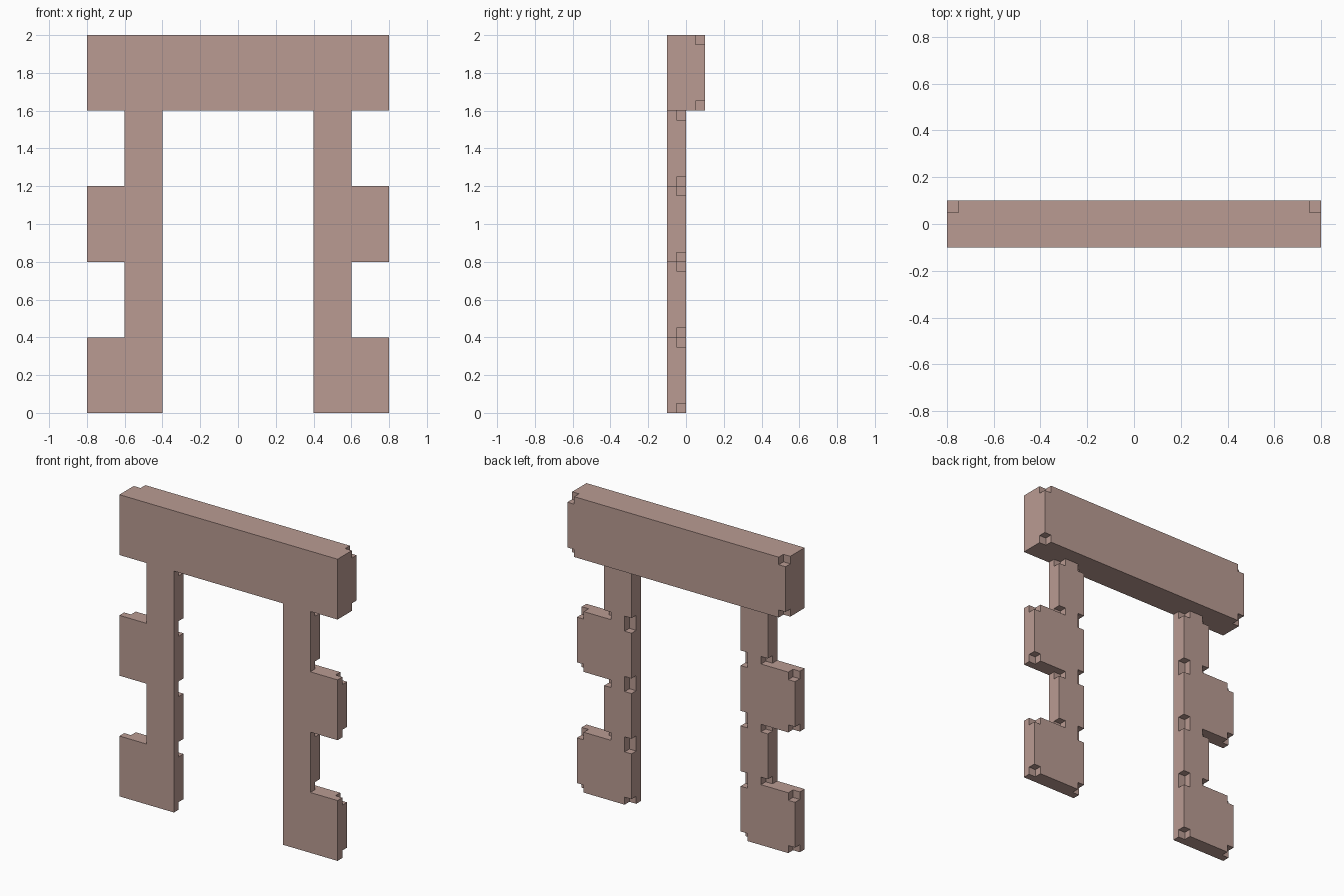
import bpy
import bmesh
from itertools import product
from mathutils import Vector

default_cube = bpy.data.objects.get("Cube")
if default_cube:
    bpy.data.objects.remove(default_cube)

NOTCH = 0.05

# Single clay stone colour
stone = bpy.data.materials.new("dusty_clay")
stone.use_nodes = True
colour = (0.49, 0.33, 0.29, 1)
stone.diffuse_color = colour
stone.node_tree.nodes["Principled BSDF"].inputs["Base Color"].default_value = colour


def notched_block(name, xs, ys, zs):
    """Box whose four back corners each lose a small cube."""
    cuts = ((xs[0], xs[0] + NOTCH, xs[1] - NOTCH, xs[1]),
            (ys[0], ys[1] - NOTCH, ys[1]),
            (zs[0], zs[0] + NOTCH, zs[1] - NOTCH, zs[1]))
    # Cells kept: everything but the back corner cells
    cells = {c for c in product(range(3), range(2), range(3))
             if not (c[0] != 1 and c[1] == 1 and c[2] != 1)}
    bm = bmesh.new()
    for cell in cells:
        for axis, side in product(range(3), range(2)):
            neighbour = list(cell)
            neighbour[axis] += 2 * side - 1
            if tuple(neighbour) in cells:
                continue
            # Outer wall of this cell, wound to face outwards
            u, v = (axis + 1) % 3, (axis + 2) % 3
            corners = []
            for du, dv in ((0, 0), (1, 0), (1, 1), (0, 1)):
                index = list(cell)
                index[axis] += side
                index[u] += du
                index[v] += dv
                corners.append(bm.verts.new(Vector(cuts[k][index[k]] for k in range(3))))
            bm.faces.new(corners if side else corners[::-1])
    # Weld the walls and merge flat regions
    bmesh.ops.remove_doubles(bm, verts=bm.verts, dist=0.0001)
    bmesh.ops.dissolve_limit(bm, angle_limit=0.01, verts=bm.verts, edges=bm.edges)
    bmesh.ops.recalc_face_normals(bm, faces=bm.faces)
    mesh = bpy.data.meshes.new(name)
    bm.to_mesh(mesh)
    bm.free()
    mesh.materials.append(stone)
    bpy.context.collection.objects.link(bpy.data.objects.new(name, mesh))


# Thick beam across the top
notched_block("lintel", (-0.8, 0.8), (-0.1, 0.1), (1.6, 2.0))

# Posts of alternating wide and narrow blocks
for side_name, sign in (("left", 1), ("right", -1)):
    for level in range(4):
        kind, outer = ("narrow", 0.6) if level % 2 else ("wide", 0.8)
        xs = sorted((sign * 0.4, sign * outer))
        notched_block(f"{side_name}_{kind}_block_{level + 1}", xs, (-0.1, 0.0),
                      (level * 0.4, level * 0.4 + 0.4))
